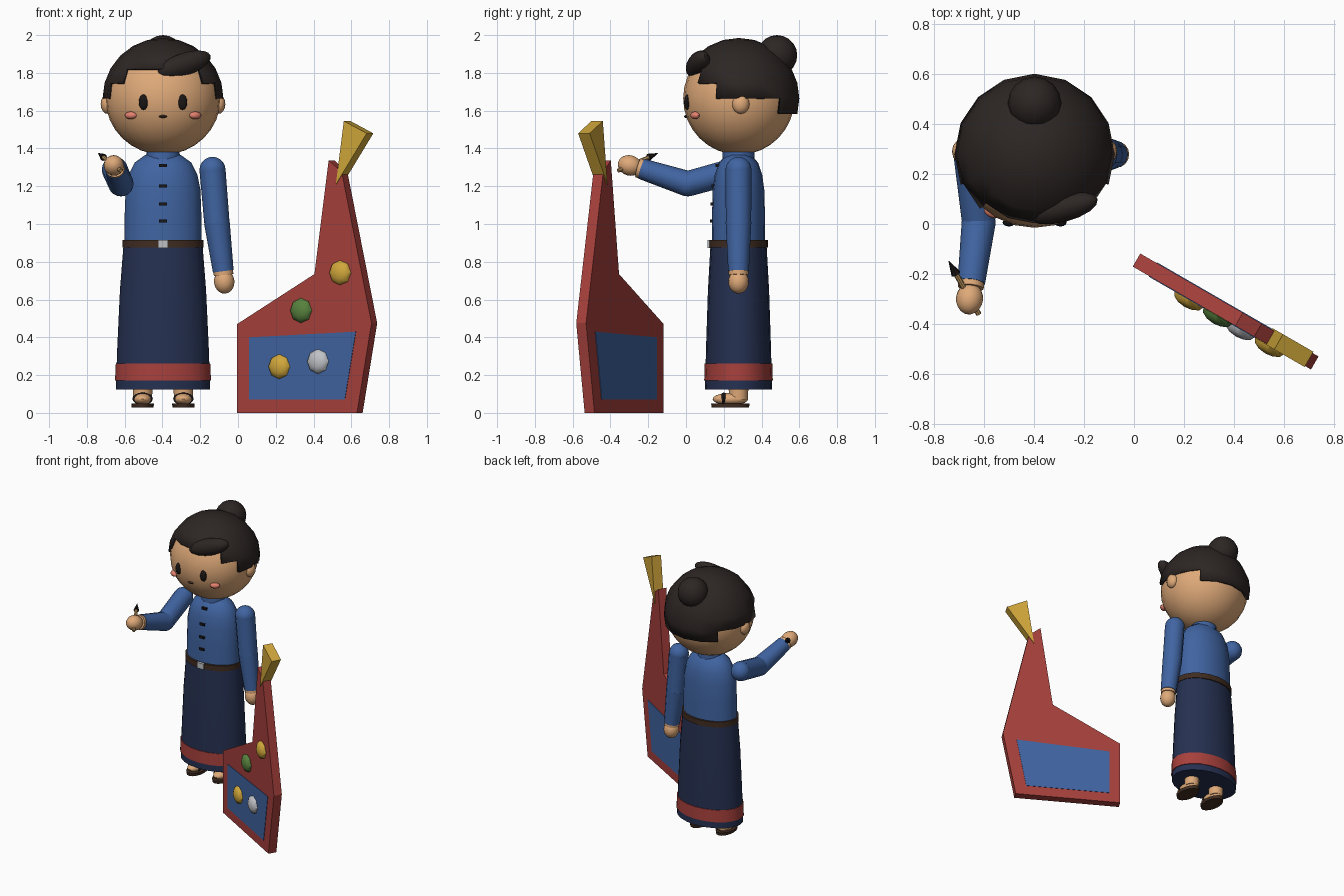
import bpy, bmesh, math
from mathutils import Vector, Matrix

if "Cube" in bpy.data.objects:
    bpy.data.objects.remove(bpy.data.objects["Cube"])

CX, CY = -0.397, 0.278            # figure axis


def colour(name, *rgb):
    m = bpy.data.materials.new(name)
    m.diffuse_color = [(c / 255) ** 2.2 for c in rgb] + [1]
    m.use_nodes = True
    m.node_tree.nodes["Principled BSDF"].inputs["Base Color"].default_value = m.diffuse_color
    return m


SKIN = colour("skin", 222, 168, 120)
HAIR = colour("hair", 48, 42, 40)
BLUE = colour("blue", 66, 100, 160)
NAVY = colour("navy", 42, 52, 82)
RED = colour("red", 165, 66, 62)
BROWN = colour("brown", 66, 48, 38)
BLACK = colour("black", 32, 28, 28)
PINK = colour("pink", 226, 128, 110)
GOLD = colour("gold", 208, 166, 62)
GREEN = colour("green", 88, 128, 64)
SILVER = colour("silver", 190, 192, 196)
WOOD = colour("wood", 190, 150, 95)


def add(name, bm, mat, angle=40):
    bmesh.ops.recalc_face_normals(bm, faces=bm.faces)
    me = bpy.data.meshes.new(name)
    bm.to_mesh(me)
    bm.free()
    me.materials.append(mat)
    ob = bpy.data.objects.new(name, me)
    bpy.context.collection.objects.link(ob)
    bpy.ops.object.select_all(action='DESELECT')
    ob.select_set(True)
    bpy.context.view_layer.objects.active = ob
    if angle:
        bpy.ops.object.shade_smooth_by_angle(angle=math.radians(angle))
    return ob


def ball(name, loc, size, mat, rot=Matrix(), segs=16, rings=10):
    bm = bmesh.new()
    mtx = Matrix.Translation(loc) @ rot @ Matrix.Diagonal((*size, 1))
    bmesh.ops.create_uvsphere(bm, u_segments=segs, v_segments=rings, radius=1, matrix=mtx)
    return add(name, bm, mat)


def box(name, loc, size, mat):
    bm = bmesh.new()
    bmesh.ops.create_cube(bm, size=2, matrix=Matrix.Translation(loc) @ Matrix.Diagonal((*size, 1)))
    return add(name, bm, mat, 0)


def tube(name, a, b, r1, r2, mat, segs=12):
    a, b = Vector(a), Vector(b)
    rot = (b - a).to_track_quat('Z', 'Y').to_matrix().to_4x4()
    bm = bmesh.new()
    bmesh.ops.create_cone(bm, cap_ends=True, segments=segs, radius1=r1, radius2=r2,
                          depth=(b - a).length, matrix=Matrix.Translation((a + b) / 2) @ rot)
    return add(name, bm, mat)


def lathe(name, profile, mat, ratio=0.71, x=CX, y=CY, segs=20):
    """Closed oval turning; profile is a list of (half width, z)."""
    bm = bmesh.new()
    rows = [[bm.verts.new((x + r * math.sin(t), y - r * ratio * math.cos(t), z))
             for t in (2 * math.pi * i / segs for i in range(segs))] for r, z in profile]
    for lo, hi in zip(rows, rows[1:]):
        for i in range(segs):
            j = (i + 1) % segs
            bm.faces.new((lo[i], lo[j], hi[j], hi[i]))
    bm.faces.new(rows[0])
    bm.faces.new(rows[-1])
    return add(name, bm, mat)


# head and face
HEAD = Vector((CX, 0.28, 1.665))
ball("head", HEAD, (0.305, 0.295, 0.298), SKIN, segs=24, rings=16)
for s in (-1, 1):
    ball("ear", HEAD + Vector((s * 0.295, 0.01, -0.03)), (0.035, 0.046, 0.052), SKIN, segs=12, rings=8)
    ball("eye", HEAD + Vector((s * 0.103, -0.274, -0.02)), (0.025, 0.016, 0.041), BLACK, segs=12, rings=8)
    ball("cheek", HEAD + Vector((s * 0.171, -0.232, -0.09)), (0.035, 0.022, 0.02), PINK,
         Matrix.Rotation(s * 0.5, 4, 'Z'), 12, 8)
ball("mouth", HEAD + Vector((0, -0.278, -0.096)), (0.022, 0.012, 0.008), BROWN, segs=10, rings=6)

# hair cap: a sphere with a stepped hairline
bm = bmesh.new()
bmesh.ops.create_uvsphere(bm, u_segments=16, v_segments=12, radius=0.32)
drop = []
for f in bm.faces:
    c = f.calc_center_median()
    az = math.degrees(abs(math.atan2(c.x, -c.y)))
    lat = math.degrees(math.asin(c.z / c.length))
    limit = 30 if az < 45 else 15 if az < 67.5 else 0 if az < 135 else -15
    if lat < limit:
        drop.append(f)
bmesh.ops.delete(bm, geom=drop, context='FACES')
bmesh.ops.translate(bm, verts=bm.verts, vec=HEAD)
cap = add("hair_cap", bm, HAIR)
mod = cap.modifiers.new("thickness", 'SOLIDIFY')
mod.thickness = 0.018
mod.offset = -1
ball("hair_bun", (CX, 0.482, 1.893), (0.107, 0.107, 0.107), HAIR)
sweep = Vector((0.27, 0.07, 0.09)).to_track_quat('X', 'Z').to_matrix().to_4x4()
ball("hair_fringe", (-0.285, 0.063, 1.845), (0.152, 0.055, 0.06), HAIR, sweep)

# torso, belt, skirt
TORSO = [(0.205, 0.89), (0.203, 1.05), (0.198, 1.18), (0.182, 1.26), (0.15, 1.325), (0.095, 1.365)]
lathe("jacket", TORSO, BLUE, 0.69)
lathe("collar", [(0.09, 1.34), (0.088, 1.385)], BLUE, 0.95)
lathe("belt", [(0.214, 0.875), (0.214, 0.915)], BROWN, 0.735)
box("buckle", (CX, 0.123, 0.895), (0.026, 0.008, 0.021), SILVER)
lathe("skirt", [(0.25, 0.125), (0.242, 0.35), (0.228, 0.65), (0.208, 0.905)], NAVY)
lathe("skirt_band", [(0.254, 0.172), (0.25, 0.262)], RED, 0.715)
for y, z in ((0.168, 1.31), (0.145, 1.2), (0.14, 1.105), (0.138, 1.015)):
    box("button", (CX, y, z), (0.02, 0.011, 0.008), BLACK)

# legs and sandals
for s in (-1, 1):
    x = CX + s * 0.108
    tube("leg", (x, CY, 0.07), (x, CY, 0.3), 0.05, 0.058, SKIN)
    ball("foot", (x, 0.235, 0.073), (0.051, 0.094, 0.033), SKIN)
    lathe("sandal_sole", [(0.058, 0.028), (0.06, 0.05)], BROWN, 1.7, x, 0.235, 16)
    ball("sandal_strap", (x, 0.2, 0.075), (0.054, 0.02, 0.033), BLACK, segs=12, rings=8)


# arms: shoulder, elbow, wrist, hand centre
def arm(side, shoulder, elbow, wrist, hand):
    ball(side + "_shoulder", shoulder, (0.069,) * 3, BLUE)
    tube(side + "_upper_sleeve", shoulder, elbow, 0.069, 0.067, BLUE)
    ball(side + "_elbow", elbow, (0.067,) * 3, BLUE)
    tube(side + "_lower_sleeve", elbow, wrist, 0.068, 0.055, BLUE)
    w, h = Vector(wrist), Vector(hand)
    d = (h - w).normalized()
    tube(side + "_wrist", w - d * 0.01, w + d * 0.02, 0.052, 0.052, SKIN)
    ball(side + "_hand", h, (0.054, 0.054, 0.064), SKIN, d.to_track_quat('Z', 'Y').to_matrix().to_4x4())


arm("left", (-0.135, CY, 1.287), (-0.112, CY, 1.01), (-0.078, CY, 0.75), (-0.073, CY, 0.695))
arm("right", (-0.652, CY, 1.287), (-0.62, 0.01, 1.213), (-0.65, -0.235, 1.292), (-0.657, -0.298, 1.31))

# brush held in the hand
butt, tip = Vector((-0.62, -0.36, 1.282)), Vector((-0.74, -0.148, 1.375))
neck = butt.lerp(tip, 0.76)
tube("brush_handle", butt, neck, 0.011, 0.011, WOOD, 8)
tube("brush_tip", neck, tip, 0.02, 0.001, BLACK, 8)

# standing board, turned 30 degrees; (u, depth, z) are along, into and up the board
BOARD = Matrix.Translation((-0.005, -0.17, 0)) @ Matrix.Rotation(math.radians(-30), 4, 'Z')


def prism(name, outline, front, back, mat):
    bm = bmesh.new()
    face = bm.faces.new([bm.verts.new((u, front, z)) for u, z in outline])
    ext = bmesh.ops.extrude_face_region(bm, geom=[face])["geom"]
    bmesh.ops.translate(bm, vec=(0, back - front, 0),
                        verts=[v for v in ext if isinstance(v, bmesh.types.BMVert)])
    if not any(face in e.link_faces for e in bm.edges):
        bm.faces.new(bm.verts[:len(outline)])
    bmesh.ops.holes_fill(bm, edges=bm.edges)
    bmesh.ops.transform(bm, matrix=BOARD, verts=bm.verts)
    return add(name, bm, mat, 0)


prism("board", [(0, 0), (0, 0.47), (0.473, 0.735), (0.56, 1.337), (0.64, 1.275), (0.822, 0.475), (0.733, 0)],
      0, 0.06, RED)
prism("board_inset", [(0.075, 0.07), (0.075, 0.4), (0.727, 0.43), (0.66, 0.07)], -0.003, 0.063, BLUE)
prism("board_finial", [(0.606, 1.21), (0.655, 1.545), (0.795, 1.48)], -0.004, 0.066, GOLD)
for x, z, mat in ((0.22, 0.245, GOLD), (0.425, 0.272, SILVER), (0.335, 0.542, GREEN), (0.542, 0.742, GOLD)):
    u = (x + 0.005) / 0.866
    ob = ball("board_stud", (0, 0, 0), (0.066, 0.066, 0.034), mat, segs=8, rings=6)
    ob.data.transform(BOARD @ Matrix.Translation((u, -0.002, z)) @ Matrix.Rotation(math.pi / 2, 4, 'X'))
